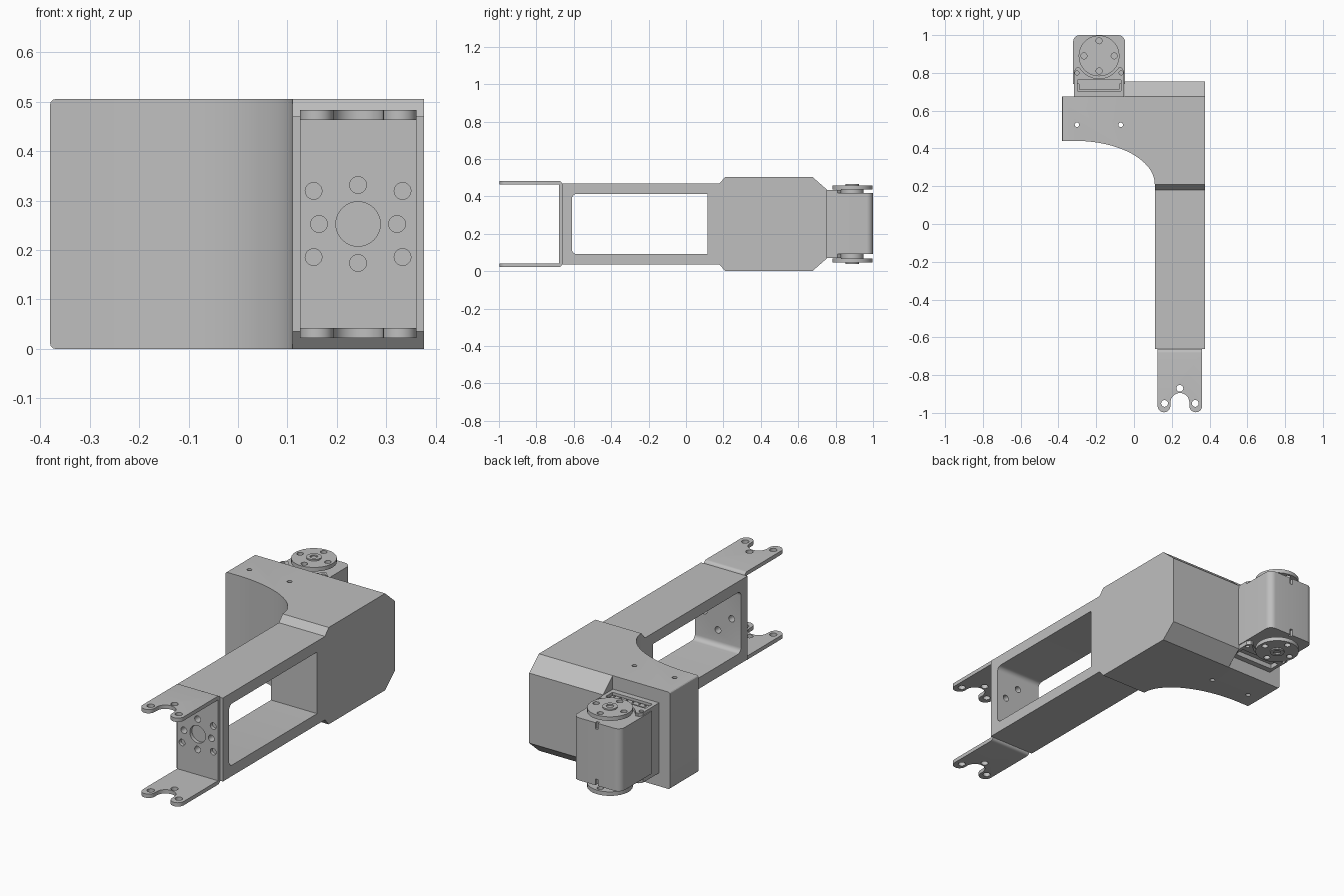
import bpy, bmesh
from math import pi, sin, cos, radians

if "Cube" in bpy.data.objects:
    bpy.data.objects.remove(bpy.data.objects["Cube"])

grey = bpy.data.materials.new("plain grey")
grey.use_nodes = True
grey.diffuse_color = (0.52, 0.52, 0.52, 1)
grey.node_tree.nodes["Principled BSDF"].inputs["Base Color"].default_value = (0.52, 0.52, 0.52, 1)

AXES = {"x": lambda u, v, w: (w, u, v),
        "y": lambda u, v, w: (u, w, v),
        "z": lambda u, v, w: (u, v, w)}


def extrude(name, outline, axis, lo, hi):
    """Solid made by sweeping a flat outline along one axis."""
    bm = bmesh.new()
    rings = [[bm.verts.new(AXES[axis](u, v, w)) for u, v in outline] for w in (lo, hi)]
    bm.faces.new(rings[0])
    bm.faces.new(rings[1])
    n = len(outline)
    for i in range(n):
        j = (i + 1) % n
        bm.faces.new((rings[0][i], rings[0][j], rings[1][j], rings[1][i]))
    bmesh.ops.recalc_face_normals(bm, faces=bm.faces)
    mesh = bpy.data.meshes.new(name)
    bm.to_mesh(mesh)
    bm.free()
    mesh.materials.append(grey)
    obj = bpy.data.objects.new(name, mesh)
    bpy.context.collection.objects.link(obj)
    return obj


def arc(cu, cv, ru, rv, start, end, n=10):
    angles = [radians(start + (end - start) * i / n) for i in range(n + 1)]
    return [(cu + ru * cos(a), cv + rv * sin(a)) for a in angles]


def cylinder(name, u, v, r, axis, lo, hi, n=32):
    return extrude(name, arc(u, v, r, r, 0, 360 - 360 / n, n - 1), axis, lo, hi)


def box(name, x0, x1, y0, y1, z0, z1):
    return extrude(name, [(x0, y0), (x1, y0), (x1, y1), (x0, y1)], "z", z0, z1)


def combine(obj, tools, operation="DIFFERENCE"):
    """Apply boolean tools to an object and discard them."""
    bpy.context.view_layer.objects.active = obj
    for tool in tools:
        tool.hide_render = True
        mod = obj.modifiers.new("shape", "BOOLEAN")
        mod.operation, mod.solver, mod.object = operation, "EXACT", tool
        bpy.ops.object.modifier_apply(modifier=mod.name)
        bpy.data.objects.remove(tool)


def soften(obj):
    bpy.ops.object.select_all(action="DESELECT")
    obj.select_set(True)
    bpy.context.view_layer.objects.active = obj
    bpy.ops.object.shade_smooth_by_angle(angle=radians(30))


MID = 0.2525            # height of the mirror plane
ARM_X = 0.243           # centre line of the arm


def mirrored(pts):
    """Close a lower outline with its reflection about the mid height."""
    return pts + [(u, 2 * MID - v) for u, v in reversed(pts)]


# Link body: plan outline trimmed by the side outline
plan = [(-0.38, 0.675), (-0.38, 0.44)]
plan += arc(-0.31, 0.21, 0.42, 0.23, 90, 0, 24)
plan += [(0.11, -0.662), (0.376, -0.662), (0.376, 0.755), (-0.05, 0.755), (-0.05, 0.675)]
body = extrude("link_body", plan, "z", -0.1, 0.6)
side = mirrored([(-0.8, 0.035), (0.18, 0.035), (0.21, 0), (0.675, 0), (0.755, 0.07)])
combine(body, [extrude("side_trim", side, "x", -0.5, 0.5)], "INTERSECT")

# Slightly rounded long edges on the outer end
bm = bmesh.new()
bm.from_mesh(body.data)
edges = [e for e in bm.edges if all(v.co.x < -0.379 for v in e.verts)
         and abs(e.verts[0].co.z - e.verts[1].co.z) < 0.01]
bmesh.ops.bevel(bm, geom=edges, offset=0.01, segments=3, profile=0.5, affect="EDGES")
bm.to_mesh(body.data)
bm.free()

# Arm window and screw holes
window = mirrored([(0.115, 0.092)] + arc(-0.585, 0.117, 0.025, 0.025, 270, 180, 6))
cuts = [extrude("window", window, "x", 0, 0.5)]
cuts += [cylinder("screw", x, 0.525, 0.012, "z", -0.1, 0.6, 16) for x in (-0.302, -0.07)]
cardinal = [(0, 0.079), (0, -0.079), (0.079, 0), (-0.079, 0)]
corner = [(sx * 0.09, sz * 0.067) for sx in (-1, 1) for sz in (-1, 1)]


def plate_holes(offsets):
    return [cylinder("hole", ARM_X + dx, MID + dz, 0.017, "y", -0.75, -0.58, 20)
            for dx, dz in offsets]


combine(body, cuts + plate_holes(cardinal))
soften(body)

# Fork bracket: bent U strip trimmed to the eared outline
strip = mirrored([(-1.1, 0.043), (-1.1, 0.022)]
                 + arc(-0.682, 0.042, 0.02, 0.02, 270, 360, 6))
channel = mirrored([(-1.2, 0.042), (-0.68, 0.042)])
fork = extrude("fork_bracket", strip, "x", 0.1, 0.4)
ears = [(0.125, -0.6)] + arc(0.159, -0.963, 0.034, 0.034, 180, 360)
ears += arc(ARM_X, -0.945, 0.05, 0.05, 180, 0, 16)
ears += arc(0.327, -0.963, 0.034, 0.034, 180, 360) + [(0.361, -0.6)]
combine(fork, [extrude("ear_trim", ears, "z", -0.1, 0.6)], "INTERSECT")
pivots = [(0.162, -0.95), (0.324, -0.95), (ARM_X, -0.87)]
combine(fork, [extrude("channel", channel, "x", 0, 0.5)]
        + [cylinder("pivot", x, y, 0.018, "z", -0.1, 0.6, 20) for x, y in pivots]
        + plate_holes(cardinal + corner)
        + [cylinder("centre", ARM_X, MID, 0.045, "y", -0.75, -0.58)])
soften(fork)

# Actuator case with rounded rear corners
SX, SY = -0.185, 0.89
case_plan = [(-0.322, 0.74), (-0.048, 0.74)]
case_plan += arc(-0.083, 0.965, 0.035, 0.035, 0, 90, 8)
case_plan += arc(-0.287, 0.965, 0.035, 0.035, 90, 180, 8)
case = extrude("actuator_case", case_plan, "z", 0.092, 0.418)
notches = [box("notch", x - 0.008, x + 0.008, 0.985, 1.1, z, z + 0.04)
           for x in (SX,) for z in (0.085, 0.385)]
combine(case, notches)
soften(case)

# Actuator mount, scooped around the horns, with connector recesses
mount_plan = [(-0.318, 0.67), (-0.052, 0.67), (-0.052, 0.81), (-0.066, 0.828), (-0.08, 0.828)]
mount_plan += arc(SX, SY, 0.12, 0.12, 325, 215, 16)
mount_plan += [(-0.29, 0.828), (-0.304, 0.828), (-0.318, 0.81)]
mount = extrude("actuator_mount", mount_plan, "z", 0.07, 0.435)
cuts = [box("socket", -0.3, -0.07, 0.705, 0.762, z, z + 0.06) for z in (0.035, 0.41)]
cuts += [cylinder("screw", x, 0.8, 0.011, "z", z, z + 0.06, 16)
         for x in (-0.302, -0.068) for z in (0.04, 0.4)]
combine(mount, cuts)
soften(mount)

# Connector strip with pins in the upper recess
box("connector", -0.292, -0.078, 0.712, 0.74, 0.405, 0.425)
for i in range(6):
    cylinder("connector_pin", -0.275 + i * 0.036, 0.726, 0.005, "z", 0.42, 0.43, 8)

# Upper and lower horns: hub, drilled disc and centre boss
for label, sign in (("upper", 1), ("lower", -1)):
    def level(d):
        return MID + sign * d

    def turned(name, r, d0, d1):
        return cylinder(label + name, SX, SY, r, "z", *sorted((level(d0), level(d1))), 40)

    soften(turned("_hub", 0.06, 0.16, 0.19))
    disc = turned("_horn", 0.108, 0.185, 0.206)
    combine(disc, [cylinder("hole", SX + 0.08 * cos(a), SY + 0.08 * sin(a), 0.016, "z",
                            *sorted((level(0.178), level(0.23))), 16)
                   for a in (0, pi / 2, pi, 3 * pi / 2)])
    soften(disc)
    boss = turned("_boss", 0.036, 0.2, 0.213)
    combine(boss, [turned("_bore", 0.018, 0.202, 0.23)])
    soften(boss)
